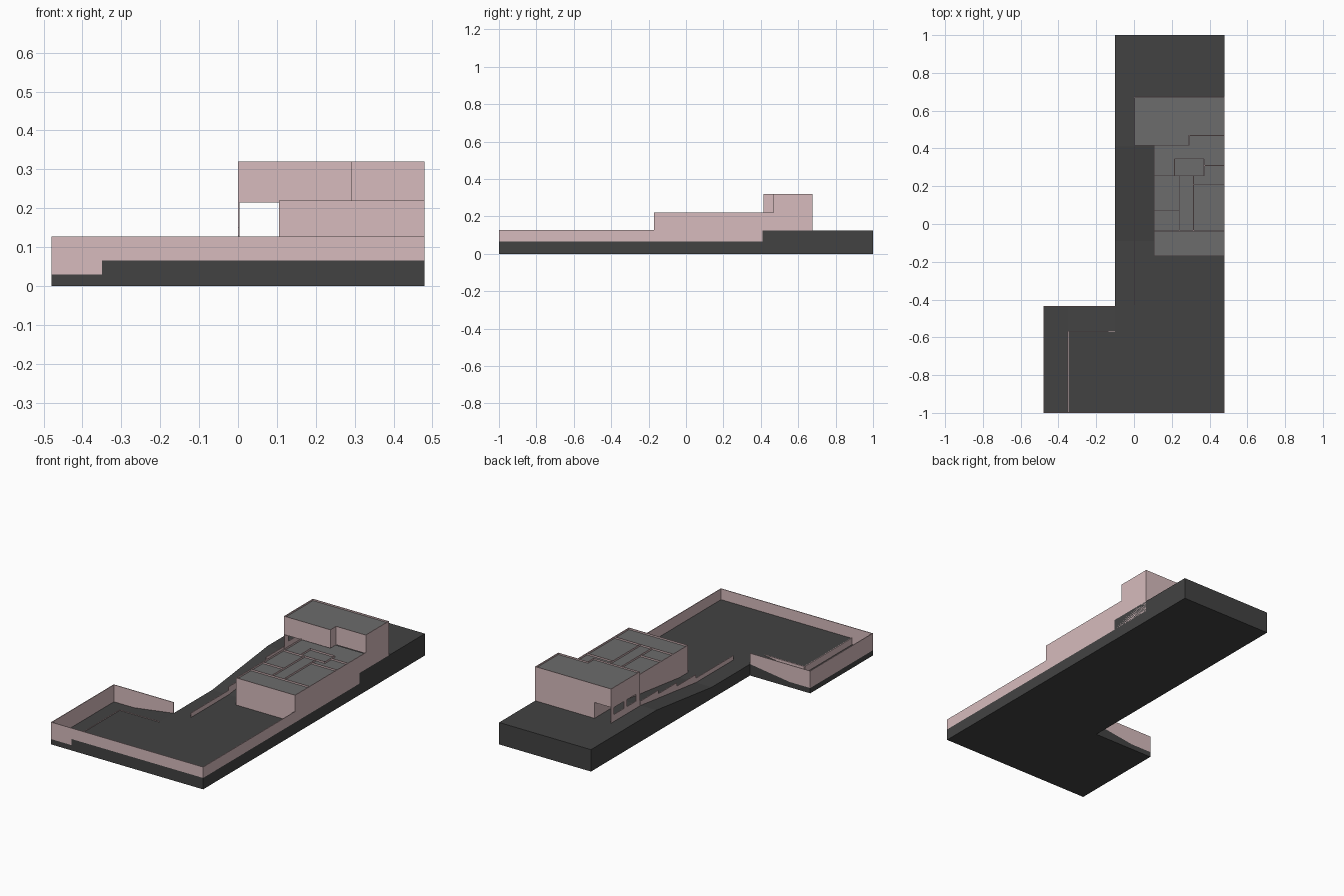
import bpy

if "Cube" in bpy.data.objects:
    bpy.data.objects.remove(bpy.data.objects["Cube"])

T = 0.004  # wall thickness


def material(name, color):
    m = bpy.data.materials.new(name)
    m.diffuse_color = (*color, 1)
    m.use_nodes = True
    m.node_tree.nodes["Principled BSDF"].inputs["Base Color"].default_value = m.diffuse_color
    return m


EARTH = material("dark_ground", (0.055, 0.055, 0.055))
ROOF = material("roof_grey", (0.15, 0.15, 0.15))
PINK = material("pink_wall", (0.68, 0.50, 0.51))


def prism(name, profile, axis, lo, hi, mat):
    """Extrude a 2D profile along x (points are y,z) or along y (points are x,z)."""
    place = (lambda p, t: (t, *p)) if axis == "x" else (lambda p, t: (p[0], t, p[1]))
    n = len(profile)
    verts = [place(p, t) for t in (lo, hi) for p in profile]
    # profiles run counter-clockwise in their own plane
    faces = [tuple(range(n))[::-1], tuple(range(n, 2 * n))]
    faces += [(i, (i + 1) % n, n + (i + 1) % n, n + i) for i in range(n)]
    if axis == "y":
        faces = [f[::-1] for f in faces]
    me = bpy.data.meshes.new(name)
    me.from_pydata(verts, [], faces)
    me.materials.append(mat)
    ob = bpy.data.objects.new(name, me)
    bpy.context.collection.objects.link(ob)
    return ob


def box(name, x0, x1, y0, y1, z0, z1, mat=PINK):
    return prism(name, [(y0, z0), (y1, z0), (y1, z1), (y0, z1)], "x", x0, x1, mat)


def wall_x(name, x, y0, y1, z0, z1, side=0):
    """Wall in the plane x; side -1/1 puts its thickness left/right of the plane."""
    a = x + (side - 1) * T / 2
    return box(name, a, a + T, y0, y1, z0, z1)


def wall_y(name, y, x0, x1, z0, z1, side=0):
    a = y + (side - 1) * T / 2
    return box(name, x0, x1, a, a + T, z0, z1)


# Terrain: stepped side under the house, sloping drive, yard and lower path
prism("house_ground", [(-1, 0), (1, 0), (1, .125), (.41, .125), (.41, .065), (-1, .065)],
      "x", .105, .48, EARTH)
prism("sloped_drive", [(-1, 0), (1, 0), (1, .125), (.41, .125), (-.09, .065), (-1, .065)],
      "x", -.1, .105, EARTH)
box("side_yard", -.35, -.1, -1, -.57, 0, .065, EARTH)
box("lower_path", -.48, -.35, -1, -.435, 0, .03, EARTH)
prism("path_ramp", [(-.35, 0), (-.1, 0), (-.1, .065), (-.35, .03)], "y", -.57, -.435, EARTH)

# Garden boundary walls
wall_y("front_garden_wall", -1, -.48, -.35, .03, .127, 1)
wall_y("front_garden_wall_main", -1, -.35, .48, .065, .127, 1)
wall_x("left_garden_wall", -.48, -1, -.435, .03, .127, 1)
wall_x("right_garden_wall", .48, -1, -.17, .065, .127, -1)
prism("back_garden_wall", [(-.48, .03), (-.35, .03), (-.1, .065), (-.1, .127), (-.48, .127)],
      "y", -.435 - T, -.435, PINK)

# Retaining edge between yard and lower path
wall_x("yard_edge_side", -.35, -1, -.57, .03, .068)
prism("yard_edge_back", [(-.35, .03), (-.1, .065), (-.1, .068), (-.35, .068)],
      "y", -.57, -.57 + T, PINK)

# Stepped low wall along the drive
for i, (y0, y1, z) in enumerate([(-.43, -.09, .09), (-.09, .08, .11),
                                 (.08, .25, .13), (.25, .41, .15)]):
    wall_x(f"drive_wall_{i}", 0, y0, y1, .065, z, 1)

# Lower storey outer walls
wall_x("house_left_wall", .105, -.17, .675, .065, .22, 1)
wall_x("house_right_wall", .48, -.17, .675, .065, .22, -1)
wall_y("house_front_wall", -.17, .105, .48, .065, .22, 1)
wall_y("house_back_wall", .675, .105, .48, .125, .22, -1)
box("lower_roof", .107, .478, -.168, .47, .20, .211, ROOF)

# Partition walls standing just above the lower roof
for i, (y, x0, x1) in enumerate([(-.037, .105, .48), (.07, .105, .24), (.255, .105, .37),
                                 (.21, .315, .48), (.345, .215, .37), (.31, .37, .48)]):
    wall_y(f"cross_partition_{i}", y, x0, x1, .065, .22)
for i, (x, y0, y1) in enumerate([(.24, -.037, .255), (.315, -.037, .255),
                                 (.215, .255, .345), (.37, .255, .345)]):
    wall_x(f"long_partition_{i}", x, y0, y1, .065, .22)

# Upper storey with a recessed front right corner
wall_x("upper_left_wall", 0, .415, .675, .215, .32, 1)
wall_x("upper_right_wall", .48, .467, .675, .22, .32, -1)
wall_y("upper_back_wall", .675, 0, .48, .215, .32, -1)
wall_y("upper_front_wall", .415, 0, .293, .215, .32, 1)
wall_x("upper_recess_wall", .293, .415, .467, .215, .32, -1)
wall_y("upper_recess_front", .467, .289, .48, .215, .32, 1)
box("porch_ceiling", .002, .107, .417, .673, .215, .222)
box("upper_roof", .002, .291, .417, .673, .30, .312, ROOF)
box("upper_roof_right", .291, .478, .469, .673, .30, .312, ROOF)

# Porch side wall with two window openings
wall_x("porch_sill", 0, .415, .675, .125, .165, 1)
wall_x("porch_lintel", 0, .415, .675, .205, .215, 1)
for i, (y0, y1) in enumerate([(.415, .45), (.53, .56), (.65, .675)]):
    wall_x(f"porch_pier_{i}", 0, y0, y1, .165, .205, 1)
